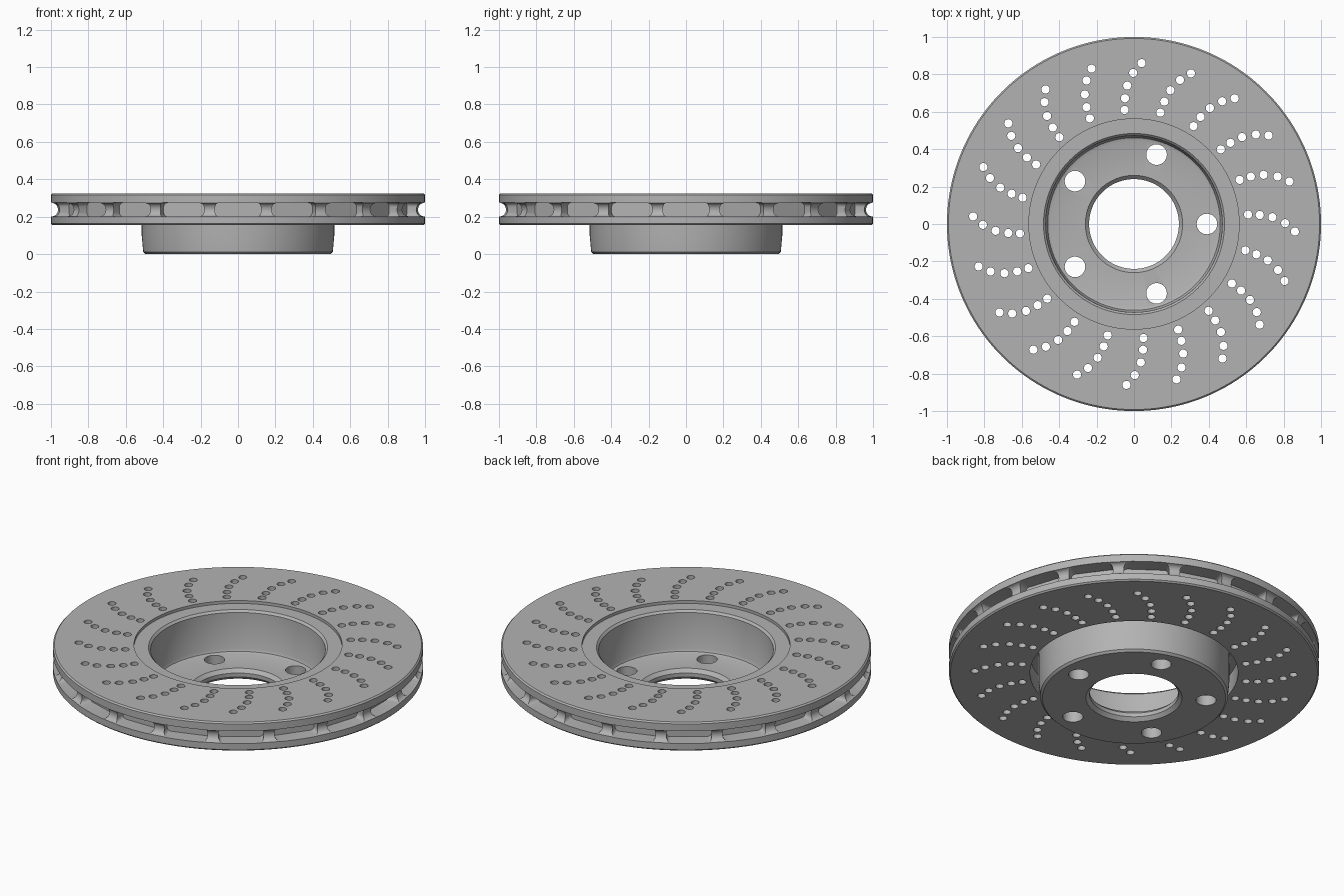
import bpy, bmesh, math
from mathutils import Matrix, Vector

cube = bpy.data.objects.get("Cube")
if cube:
    bpy.data.objects.remove(cube, do_unlink=True)

# One bare cast metal colour
metal = bpy.data.materials.new("cast_grey_metal")
metal.use_nodes = True
grey = (0.45, 0.45, 0.45, 1)
metal.diffuse_color = grey
metal.node_tree.nodes["Principled BSDF"].inputs["Base Color"].default_value = grey


def make_object(name, bm):
    bmesh.ops.recalc_face_normals(bm, faces=bm.faces)
    mesh = bpy.data.meshes.new(name)
    bm.to_mesh(mesh)
    bm.free()
    obj = bpy.data.objects.new(name, mesh)
    bpy.context.collection.objects.link(obj)
    return obj


def lathe(name, profile, steps=160):
    bm = bmesh.new()
    verts = [bm.verts.new((r, 0, z)) for r, z in profile]
    edges = [bm.edges.new((a, b)) for a, b in zip(verts, verts[1:] + verts[:1])]
    bmesh.ops.spin(bm, geom=verts + edges, cent=(0, 0, 0), axis=(0, 0, 1),
                   angle=math.tau, steps=steps, use_duplicate=False)
    bmesh.ops.remove_doubles(bm, verts=bm.verts, dist=1e-5)
    return make_object(name, bm)


def add_drill(bm, dist, angle, radius, sides):
    a = math.radians(angle)
    place = Matrix.Translation((dist * math.cos(a), dist * math.sin(a), 0.15))
    bmesh.ops.create_cone(bm, cap_ends=True, segments=sides, radius1=radius,
                          radius2=radius, depth=0.6, matrix=place)


def add_pocket(bm, angle, half_w=0.122, half_h=0.0375, corner=0.022):
    # Rounded rectangle pushed inwards from the rim
    turn = Matrix.Rotation(math.radians(angle), 4, 'Z')
    rings = []
    for r in (0.91, 1.05):
        ring = []
        for q, (sx, sz) in enumerate([(1, 1), (-1, 1), (-1, -1), (1, -1)]):
            for k in range(5):
                t = math.radians(90 * q + 22.5 * k)
                y = sx * (half_w - corner) + corner * math.cos(t)
                z = sz * (half_h - corner) + corner * math.sin(t)
                ring.append(bm.verts.new(turn @ Vector((r, y, 0.2375 + z))))
        rings.append(ring)
        bm.faces.new(ring)
    inner, outer = rings
    for i in range(len(inner)):
        j = (i + 1) % len(inner)
        bm.faces.new((inner[i], inner[j], outer[j], outer[i]))


# Rotor cross-section: hub hole, hat, underside gap, grooved rim, top recess
groove = []
for k in range(9):
    t = math.pi * k / 8
    groove.append((1 - 0.03 * math.sin(t), 0.2375 - 0.036 * math.cos(t)))
profile = [
    (0.24, 0.02), (0.26, 0), (0.495, 0), (0.507, 0.012), (0.515, 0.10),
    (0.515, 0.27), (0.562, 0.27), (0.562, 0.155), (0.992, 0.155), (1, 0.163),
    *groove,
    (1, 0.317), (0.992, 0.325), (0.562, 0.325), (0.562, 0.308), (0.484, 0.308),
    (0.472, 0.296), (0.468, 0.085), (0.461, 0.069), (0.445, 0.063),
    (0.26, 0.063), (0.24, 0.043)]
rotor = lathe("brake_rotor", profile)
rotor.data.materials.append(metal)

# Cutters: bolt holes, curved rows of drilled holes, rim pockets
bm = bmesh.new()
for i in range(5):
    add_drill(bm, 0.39, 72 * i, 0.055, 40)
row = [(0.612, 4.7), (0.674, 4.1), (0.741, 2.8), (0.808, 0.3), (0.861, -2.7)]
for i in range(20):
    for dist, angle in row:
        add_drill(bm, dist, angle + 18 * i, 0.022, 20)
    add_pocket(bm, 18 * i)
cutter = make_object("hole_cutters", bm)
cutter.hide_render = True

cut = rotor.modifiers.new("holes", 'BOOLEAN')
cut.operation = 'DIFFERENCE'
cut.solver = 'EXACT'
cut.object = cutter

# Bake the cuts, drop the cutters, smooth the round walls
bpy.context.view_layer.update()
graph = bpy.context.evaluated_depsgraph_get()
baked = bpy.data.meshes.new_from_object(rotor.evaluated_get(graph))
rotor.modifiers.clear()
rotor.data = baked
bpy.data.objects.remove(cutter, do_unlink=True)
baked.materials.clear()
baked.materials.append(metal)
for face in baked.polygons:
    face.material_index = 0

bpy.ops.object.select_all(action='DESELECT')
rotor.select_set(True)
bpy.context.view_layer.objects.active = rotor
bpy.ops.object.shade_smooth_by_angle(angle=math.radians(33))
